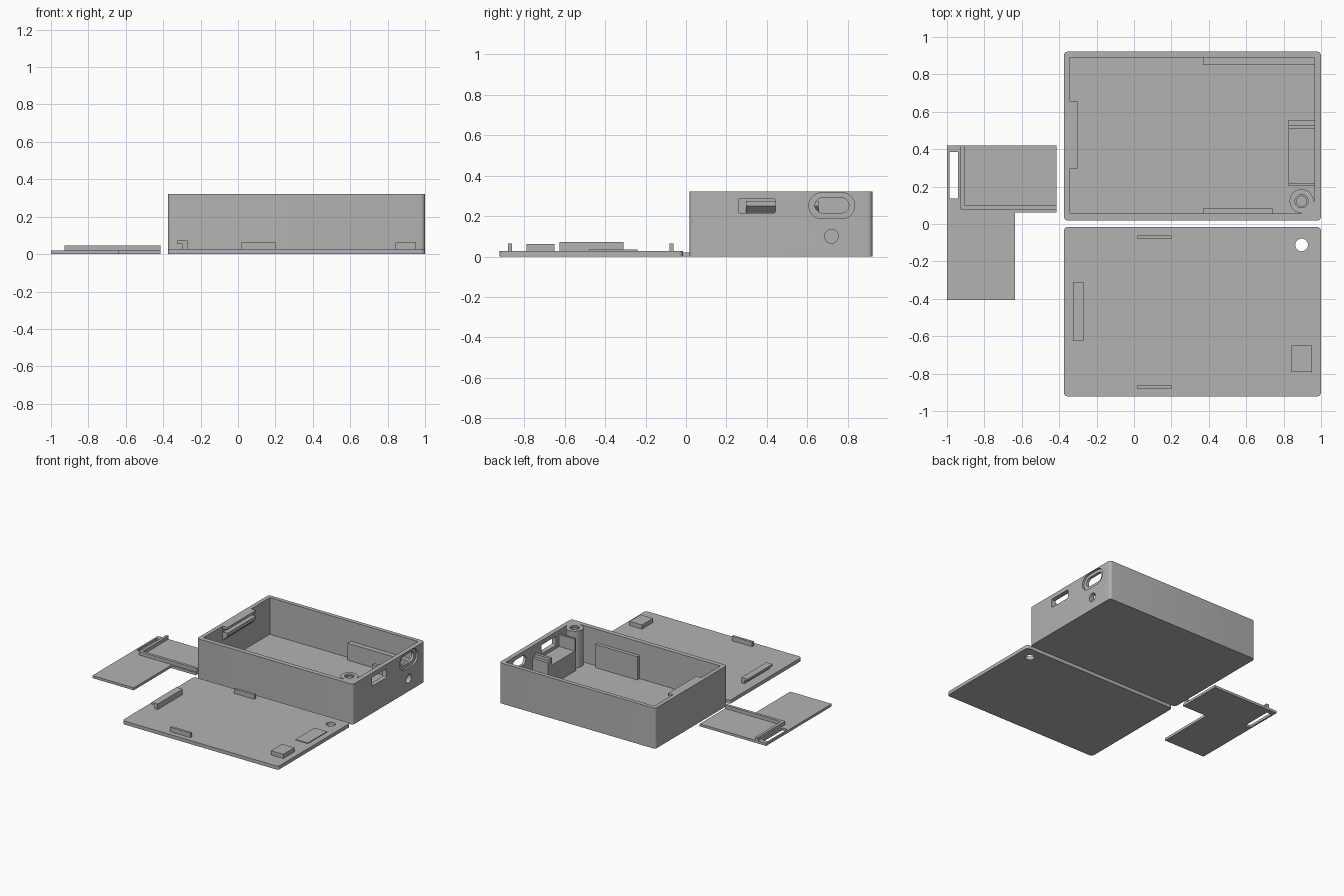
import bpy, bmesh, math

if "Cube" in bpy.data.objects:
    bpy.data.objects.remove(bpy.data.objects["Cube"])

grey = bpy.data.materials.new("plain grey")
grey.diffuse_color = (0.45, 0.45, 0.45, 1)
grey.use_nodes = True
grey.node_tree.nodes["Principled BSDF"].inputs["Base Color"].default_value = grey.diffuse_color


def prism(name, pts, lo, hi, axis="z"):
    """Extrude a 2D outline from lo to hi along an axis."""
    place = {"z": lambda u, v, w: (u, v, w),
             "x": lambda u, v, w: (w, u, v),
             "y": lambda u, v, w: (u, w, v)}[axis]
    bm = bmesh.new()
    a = [bm.verts.new(place(u, v, lo)) for u, v in pts]
    b = [bm.verts.new(place(u, v, hi)) for u, v in pts]
    bm.faces.new(a)
    bm.faces.new(b)
    n = len(pts)
    for i in range(n):
        j = (i + 1) % n
        bm.faces.new((a[i], a[j], b[j], b[i]))
    bmesh.ops.recalc_face_normals(bm, faces=bm.faces[:])
    me = bpy.data.meshes.new(name)
    bm.to_mesh(me)
    bm.free()
    me.materials.append(grey)
    ob = bpy.data.objects.new(name, me)
    bpy.context.collection.objects.link(ob)
    return ob


def rect(x0, x1, y0, y1):
    return [(x0, y0), (x1, y0), (x1, y1), (x0, y1)]


def box(name, x0, x1, y0, y1, z0, z1):
    return prism(name, rect(x0, x1, y0, y1), z0, z1)


def arc(cx, cy, r, a0, a1, n):
    return [(cx + r * math.cos(math.radians(a0 + (a1 - a0) * i / n)),
             cy + r * math.sin(math.radians(a0 + (a1 - a0) * i / n))) for i in range(n + 1)]


def rounded(x0, x1, y0, y1, r, n=6):
    pts = []
    for k, (cx, cy) in enumerate([(x1 - r, y1 - r), (x0 + r, y1 - r),
                                  (x0 + r, y0 + r), (x1 - r, y0 + r)]):
        pts += arc(cx, cy, r, 90 * k, 90 * k + 90, n)
    return pts


def stadium(x0, x1, y0, y1):
    r, cy = (y1 - y0) / 2, (y0 + y1) / 2
    return arc(x1 - r, cy, r, -90, 90, 16) + arc(x0 + r, cy, r, 90, 270, 16)


def circle(cx, cy, r):
    return arc(cx, cy, r, 0, 360, 32)[:-1]


def cut(ob, *cutters):
    for c in cutters:
        m = ob.modifiers.new("cut", "BOOLEAN")
        m.operation, m.solver, m.object = "DIFFERENCE", "EXACT", c
        bpy.context.view_layer.objects.active = ob
        bpy.ops.object.modifier_apply(modifier=m.name)
        bpy.data.objects.remove(c)


FLOOR, TOP, LID = 0.03, 0.322, 0.028

# case: open tray with ports in its right wall
case = prism("case", rounded(-0.375, 1.0, 0.018, 0.922, 0.022), 0, TOP)
cut(case,
    box("cavity", -0.343, 0.964, 0.055, 0.89, FLOOR, 0.5),
    prism("socket_recess", stadium(0.608, 0.835, 0.187, 0.316), 0.985, 1.1, "x"),
    prism("socket_hole", stadium(0.638, 0.806, 0.216, 0.291), 0.9, 1.1, "x"),
    prism("plug_slot", rounded(0.259, 0.443, 0.216, 0.286, 0.008, 3), 0.9, 1.1, "x"),
    prism("round_port", circle(0.72, 0.10, 0.034), 0.9, 1.1, "x"))

# grooved ledge on the left wall that catches the lid hook
prism("catch_ledge", [(-0.346, TOP), (-0.30, TOP), (-0.30, 0.302), (-0.338, 0.302),
                      (-0.338, 0.276), (-0.30, 0.276), (-0.30, 0.25), (-0.346, 0.205)],
      0.297, 0.655, "y")

# screw post filling the front right corner
post = prism("screw_post", arc(0.896, 0.122, 0.064, 0, 270, 32)
             + [(0.896, 0.05), (0.968, 0.05), (0.968, 0.122)], FLOOR - 0.005, TOP)
cut(post, prism("screw_hole", circle(0.896, 0.122, 0.027), 0.1, 0.5),
    prism("screw_sink", circle(0.896, 0.122, 0.035), TOP - 0.012, 0.5))

# inner plates along the long walls
box("back_plate", 0.37, 0.968, 0.85, 0.895, FLOOR - 0.005, 0.165)
box("front_plate", 0.37, 0.74, 0.05, 0.083, FLOOR - 0.005, 0.215)

# stepped cradle behind the plug slot
prism("plug_cradle", [(0.203, 0.025), (0.555, 0.025), (0.555, 0.225), (0.53, 0.225),
                      (0.53, 0.25), (0.507, 0.25), (0.507, 0.19), (0.219, 0.19),
                      (0.219, 0.285), (0.203, 0.285)], 0.826, 0.967, "x")

# lid lying in front of the case
lid = prism("lid", rounded(-0.375, 1.0, -0.922, -0.016, 0.022), 0, LID)
cut(lid, prism("lid_hole", circle(0.896, -0.112, 0.034), -0.1, 0.1))
for label, y in (("rear", -0.071), ("front", -0.872)):
    box("lid_tab_" + label, 0.02, 0.20, y - 0.01, y + 0.01, LID - 0.005, 0.064)
box("lid_pad", 0.843, 0.952, -0.79, -0.65, LID - 0.005, 0.062)
box("lid_thin_plate", 0.843, 0.952, -0.48, -0.24, LID - 0.005, 0.034)
prism("lid_hook", [(-0.297, 0.02), (-0.27, 0.02), (-0.27, 0.072), (-0.325, 0.072),
                   (-0.325, 0.055), (-0.297, 0.055)], -0.625, -0.31, "y")

# angled bracket plate with strap slot and raised ribs
bracket = prism("bracket", [(-1, -0.405), (-0.635, -0.405), (-0.635, 0.062),
                            (-0.415, 0.062), (-0.415, 0.42), (-1, 0.42)], 0, 0.02)
cut(bracket, box("strap_slot", -0.987, -0.941, 0.135, 0.384, -0.1, 0.1))
prism("bracket_ribs", [(-0.928, 0.077), (-0.415, 0.077), (-0.415, 0.1),
                       (-0.906, 0.1), (-0.906, 0.42), (-0.928, 0.42)], 0.015, 0.047)

# soften only the rounded walls
for ob in bpy.context.collection.objects:
    ob.select_set(True)
bpy.context.view_layer.objects.active = case
bpy.ops.object.shade_smooth_by_angle(angle=math.radians(30))
